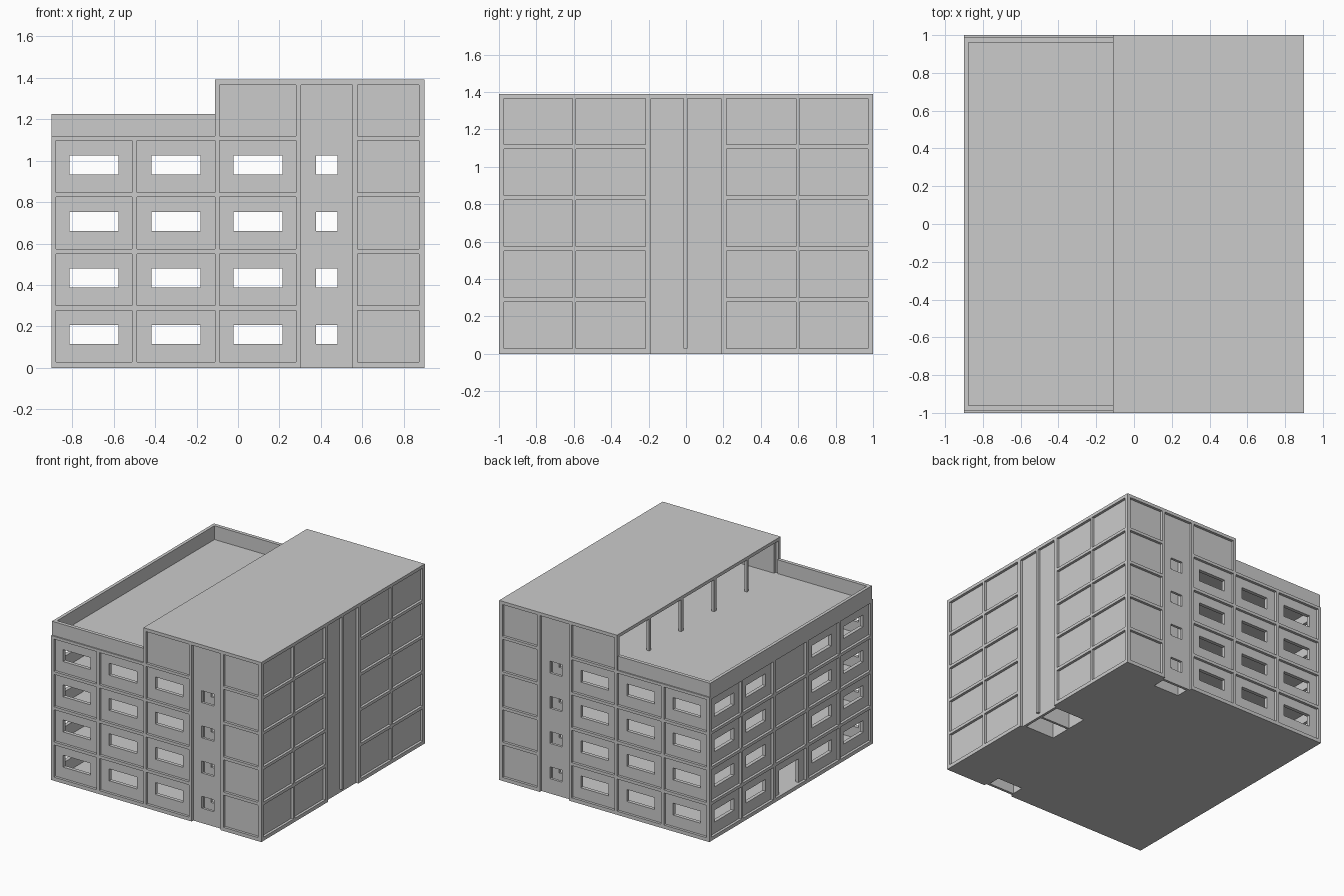
import bpy, bmesh

if "Cube" in bpy.data.objects:
    bpy.data.objects.remove(bpy.data.objects["Cube"])

# Structural grid: column spans in x and y, slab spans in z
XS = [(-0.9, -0.877), (-0.51, -0.487), (-0.11, -0.088), (0.28, 0.303), (0.552, 0.575), (0.873, 0.9)]
YS = [(-1, -0.973), (-0.607, -0.588), (-0.217, -0.187), (0.187, 0.217), (0.588, 0.607), (0.973, 1)]
ZS = [(0.004 + i * 0.273 - (0.004 if i == 0 else 0), 0.028 + i * 0.2725) for i in range(5)] + [(1.365, 1.39)]
WIN_Z = [(0.115 + i * 0.2725, 0.207 + i * 0.2725) for i in range(4)]
RECESS, THICK = 0.02, 0.028


def plate(name, axis, a, b, rect, holes=()):
    """Flat plate a..b thick along an axis, with rectangular holes or notches."""
    u0, u1, v0, v1 = rect
    us = sorted({u0, u1} | {h[i] for h in holes for i in (0, 1)})
    vs = sorted({v0, v1} | {h[i] for h in holes for i in (2, 3)})
    a, b = min(a, b), max(a, b)

    def solid(i, j):
        if not (0 <= i < len(us) - 1 and 0 <= j < len(vs) - 1):
            return False
        u, v = (us[i] + us[i + 1]) / 2, (vs[j] + vs[j + 1]) / 2
        return not any(h[0] < u < h[1] and h[2] < v < h[3] for h in holes)

    bm = bmesh.new()
    cache = {}

    def vert(i, j, w):
        if (i, j, w) not in cache:
            co = [us[i], vs[j]]
            co.insert("xyz".index(axis), w)
            cache[i, j, w] = bm.verts.new(co)
        return cache[i, j, w]

    for i in range(len(us) - 1):
        for j in range(len(vs) - 1):
            if not solid(i, j):
                continue
            ring = [(i, j), (i + 1, j), (i + 1, j + 1), (i, j + 1)]
            for w in (a, b):
                bm.faces.new([vert(*p, w) for p in ring])
            near = [(i, j - 1), (i + 1, j), (i, j + 1), (i - 1, j)]
            for k in range(4):
                if not solid(*near[k]):
                    p, q = ring[k], ring[(k + 1) % 4]
                    bm.faces.new([vert(*p, a), vert(*q, a), vert(*q, b), vert(*p, b)])
    bmesh.ops.recalc_face_normals(bm, faces=bm.faces)
    me = bpy.data.meshes.new(name)
    bm.to_mesh(me)
    bm.free()
    ob = bpy.data.objects.new(name, me)
    bpy.context.collection.objects.link(ob)
    return ob


def box(name, x, y, z):
    return plate(name, "z", z[0], z[1], (*x, *y))


# Floor slabs, notched for the stair and lift shafts
SX = (XS[3][1], XS[4][0])
notches = [(*SX, 0.845, 1), (*SX, -1, -0.845), (0.59, 0.9, -0.187, 0.187)]
for i in range(5):
    plate("floor_slab", "z", *ZS[i], (-0.9, 0.9, -1, 1), notches)
plate("upper_roof", "z", *ZS[5], (-0.11, 0.9, -1, 1))

# Columns on the grid
for i, x in enumerate(XS):
    for y in YS:
        box("column", x, y, (ZS[0][1], 1.366 if i > 1 else 1.096))

# Front and back walls
for s in (-1, 1):
    out, inn = s * (1 - RECESS), s * (1 - RECESS - THICK)
    for lv in range(5):
        z = (ZS[lv][1], ZS[lv + 1][0])
        for b in (0, 1, 2, 4):
            if lv == 4 and b < 2:
                continue
            x0, x1 = XS[b][1], XS[b + 1][0]
            c = (x0 + x1) / 2
            holes = [(c - 0.118, c + 0.118, *WIN_Z[lv])] if b < 3 and lv < 4 else []
            plate("facade_panel", "y", out, inn, (x0, x1, *z), holes)
    # Stair shaft: outer and inner windowed walls plus side walls
    wins = [(0.375, 0.48, *w) for w in WIN_Z]
    for w in (out, s * 0.865):
        plate("stair_wall", "y", w, w - s * 0.02, (*SX, 0, 1.366), wins)
    for x in (SX[0], SX[1] - 0.015):
        box("stair_side", (x, x + 0.015), sorted((s * 0.85, out)), (0.0, 1.366))

# Left wall with windows and central door, right wall blank
bays = [(YS[k][1], YS[k + 1][0]) for k in range(5)]
for lv in range(5):
    z = (ZS[lv][1], ZS[lv + 1][0])
    for k, (y0, y1) in enumerate(bays):
        c = (y0 + y1) / 2
        if lv < 4:
            holes = []
            if k != 2:
                holes = [(c - 0.12, c + 0.12, *WIN_Z[lv])]
            elif lv == 0:
                holes = [(c - 0.12, c + 0.12, z[0], 0.212)]
            plate("left_panel", "x", -0.9 + RECESS, -0.9 + RECESS + THICK, (y0, y1, *z), holes)
        if k != 2:
            plate("right_panel", "x", 0.9 - RECESS, 0.9 - RECESS - THICK, (y0, y1, *z))

# Twin lift shaft
plate("lift_outer_wall", "x", 0.88, 0.86, (-0.187, 0.187, 0, 1.366))
plate("lift_inner_wall", "x", 0.59, 0.61, (-0.187, 0.187, 0, 1.366))
for y in (-0.187, -0.01, 0.169):
    box("lift_partition", (0.61, 0.86), (y, y + 0.018), (0, 1.366))
box("lift_mullion", (0.86, 0.9), (-0.013, 0.008), (0.028, 1.366))

# Parapet around the lower roof
PZ = (ZS[4][1], 1.225)
box("parapet_left", (-0.9, -0.875), (-0.99, 0.99), PZ)
for s in (-1, 1):
    box("parapet_end", (-0.875, -0.11), sorted((s * 0.99, s * 0.962)), PZ)
